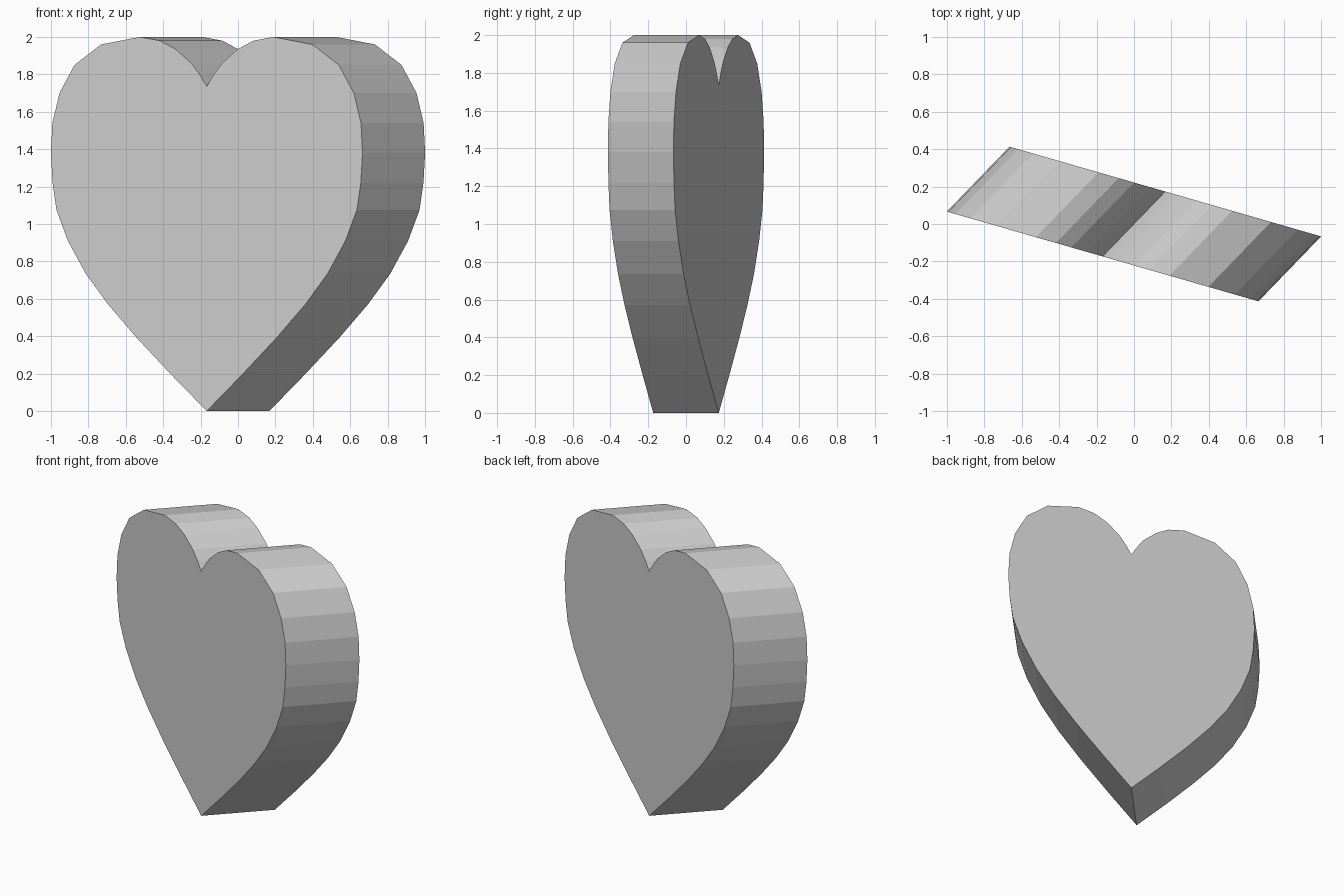
import bpy, bmesh
from mathutils import Vector

if "Cube" in bpy.data.objects:
    bpy.data.objects.remove(bpy.data.objects["Cube"])

# Half outline of the heart: (distance from the centre line, height), tip to notch
half = [(0, 0), (0.19, 0.195), (0.377, 0.395), (0.527, 0.57), (0.647, 0.735),
        (0.742, 0.91), (0.803, 1.075), (0.824, 1.22), (0.833, 1.38),
        (0.825, 1.54), (0.787, 1.70), (0.707, 1.85), (0.565, 1.96),
        (0.357, 2.0), (0.25, 1.98), (0.167, 1.935), (0.082, 1.86),
        (0.035, 1.795), (0, 1.735)]
outline = half + [(-u, z) for u, z in half[-2:0:-1]]

# Front face is turned slightly about z; the depth direction is slanted
slope = -0.288
depth = Vector((0.335, 0.347, 0))

bm = bmesh.new()
front = bm.faces.new([bm.verts.new(Vector((u, u * slope, z)) - depth / 2)
                      for u, z in outline])
back = bmesh.ops.extrude_face_region(bm, geom=[front], use_keep_orig=True)
bmesh.ops.translate(bm, vec=depth,
                    verts=[g for g in back["geom"] if isinstance(g, bmesh.types.BMVert)])
bmesh.ops.recalc_face_normals(bm, faces=bm.faces[:])

# Flat-shaded heart block
mesh = bpy.data.meshes.new("heart")
bm.to_mesh(mesh)
bm.free()
heart = bpy.data.objects.new("heart", mesh)
bpy.context.collection.objects.link(heart)
